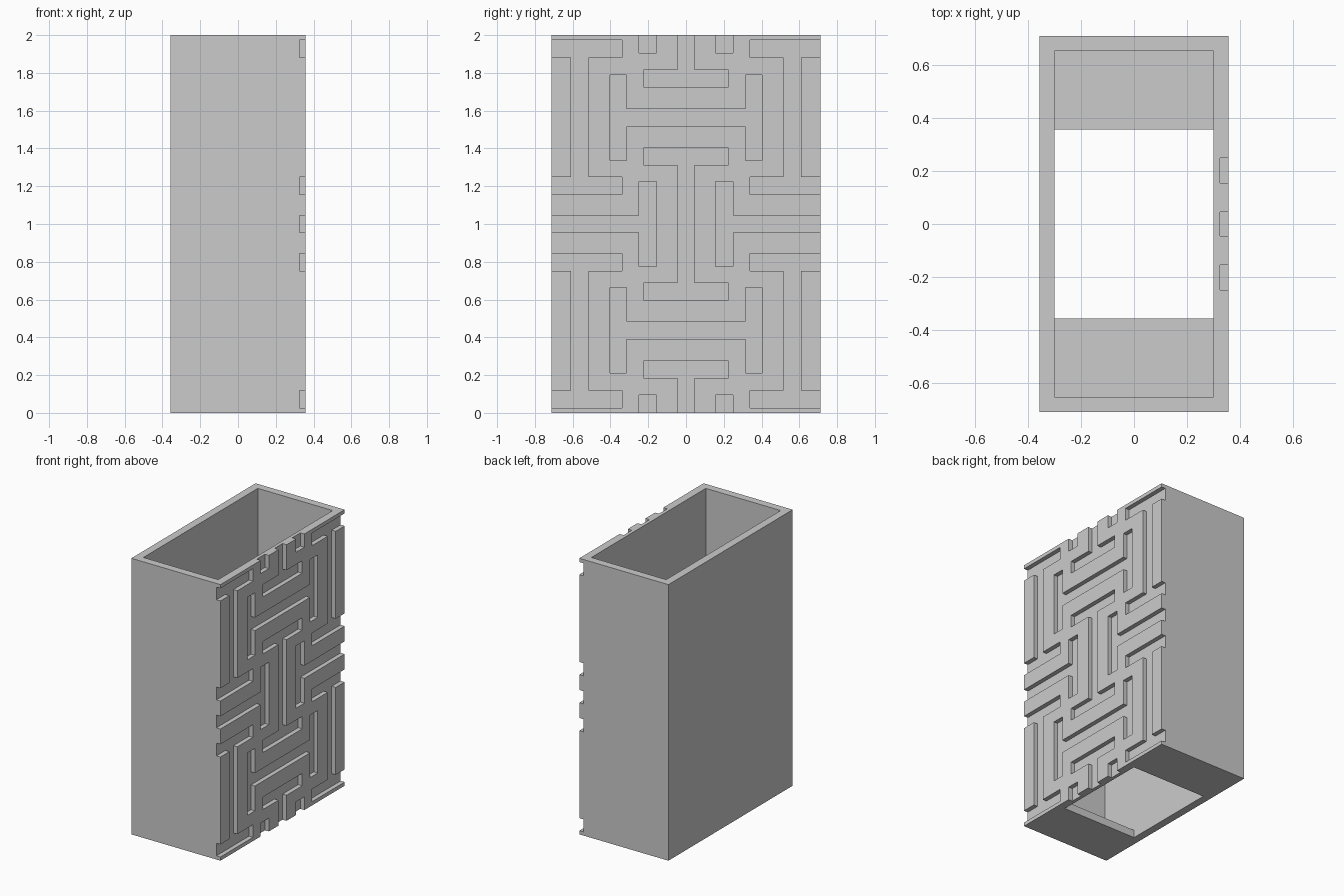
import bpy, bmesh

if "Cube" in bpy.data.objects:
    bpy.data.objects.remove(bpy.data.objects["Cube"])

HX, HY, H = 0.357, 0.711, 2.0      # half width, half depth, height
IX, IY, OY = 0.30, 0.655, 0.357    # cavity half sizes, half depth of floor opening
FLOOR = 0.056
GROOVE = 0.032
OUT = 0.1                          # how far cutters overshoot the body

stone = bpy.data.materials.new("light grey")
stone.diffuse_color = (0.6, 0.6, 0.6, 1)
stone.use_nodes = True
stone.node_tree.nodes["Principled BSDF"].inputs["Base Color"].default_value = stone.diffuse_color


def extruded(name, verts, faces, x0, x1):
    """Extrude flat faces in the y-z plane from x0 to x1."""
    bm = bmesh.new()
    vs = [bm.verts.new((x0, y, z)) for y, z in verts]
    for f in faces:
        bm.faces.new([vs[i] for i in f])
    bmesh.ops.delete(bm, geom=[v for v in bm.verts if not v.link_faces], context='VERTS')
    res = bmesh.ops.extrude_face_region(bm, geom=bm.faces[:])
    moved = [g for g in res["geom"] if isinstance(g, bmesh.types.BMVert)]
    bmesh.ops.translate(bm, verts=moved, vec=(x1 - x0, 0, 0))
    bmesh.ops.recalc_face_normals(bm, faces=bm.faces)
    bmesh.ops.dissolve_limit(bm, angle_limit=0.01, verts=bm.verts, edges=bm.edges)
    bmesh.ops.recalc_face_normals(bm, faces=bm.faces)
    me = bpy.data.meshes.new(name)
    bm.to_mesh(me)
    bm.free()
    ob = bpy.data.objects.new(name, me)
    bpy.context.collection.objects.link(ob)
    return ob


# Outer block
body = extruded("planter_body", [(-HY, 0), (HY, 0), (HY, H), (-HY, H)], [(0, 1, 2, 3)], -HX, HX)
body.data.materials.append(stone)

# Cavity with a narrower opening through the floor
profile = [(-OY, -OUT), (OY, -OUT), (OY, FLOOR), (IY, FLOOR),
           (IY, H + OUT), (-IY, H + OUT), (-IY, FLOOR), (-OY, FLOOR)]
cavity = extruded("cavity_cutter", profile, [range(8)], -IX, IX)

# Groove bars in one quarter: y0, y1, z0, z1 with z measured from mid height
E, T = HY + OUT, 1 + OUT
quarter = [
    (0, 0.046, 0, 0.402), (0, 0.225, 0.312, 0.402),            # middle I
    (0, 0.046, 0.725, T), (0, 0.225, 0.725, 0.815),            # end T
    (0.156, 0.25, 0, 0.226), (0.25, E, 0, 0.046),              # side T
    (0.156, 0.25, 0.904, T),                                   # end slot
    (0, 0.315, 0.516, 0.61), (0.315, 0.403, 0.337, 0.79),      # wide H
    (0.338, E, 0.157, 0.249), (0.338, E, 0.882, 0.973),        # corner I
    (0.517, 0.609, 0.249, 0.882),
]
ys = sorted({s * v for q in quarter for v in q[:2] for s in (-1, 1)})
zs = sorted({s * v for q in quarter for v in q[2:] for s in (-1, 1)})


def in_groove(y, z):
    y, z = abs(y), abs(z)
    return any(a < y < b and c < z < d for a, b, c, d in quarter)


# Fill the cells of the grid that lie in a groove
n = len(zs)
verts = [(y, z + 1) for y in ys for z in zs]
cells = [(i * n + j, (i + 1) * n + j, (i + 1) * n + j + 1, i * n + j + 1)
         for i in range(len(ys) - 1) for j in range(n - 1)
         if in_groove((ys[i] + ys[i + 1]) / 2, (zs[j] + zs[j + 1]) / 2)]
grooves = extruded("groove_cutter", verts, cells, HX - GROOVE, HX + OUT)

# Cut the cavity and the grooves, then bake the result
for cutter in (cavity, grooves):
    mod = body.modifiers.new(cutter.name, 'BOOLEAN')
    mod.operation = 'DIFFERENCE'
    mod.solver = 'EXACT'
    mod.object = cutter
bpy.context.view_layer.update()
dg = bpy.context.evaluated_depsgraph_get()
baked = bpy.data.meshes.new_from_object(body.evaluated_get(dg))
body.modifiers.clear()
body.data = baked
baked.materials.clear()
baked.materials.append(stone)
for p in baked.polygons:
    p.material_index = 0
for cutter in (cavity, grooves):
    bpy.data.objects.remove(cutter)
